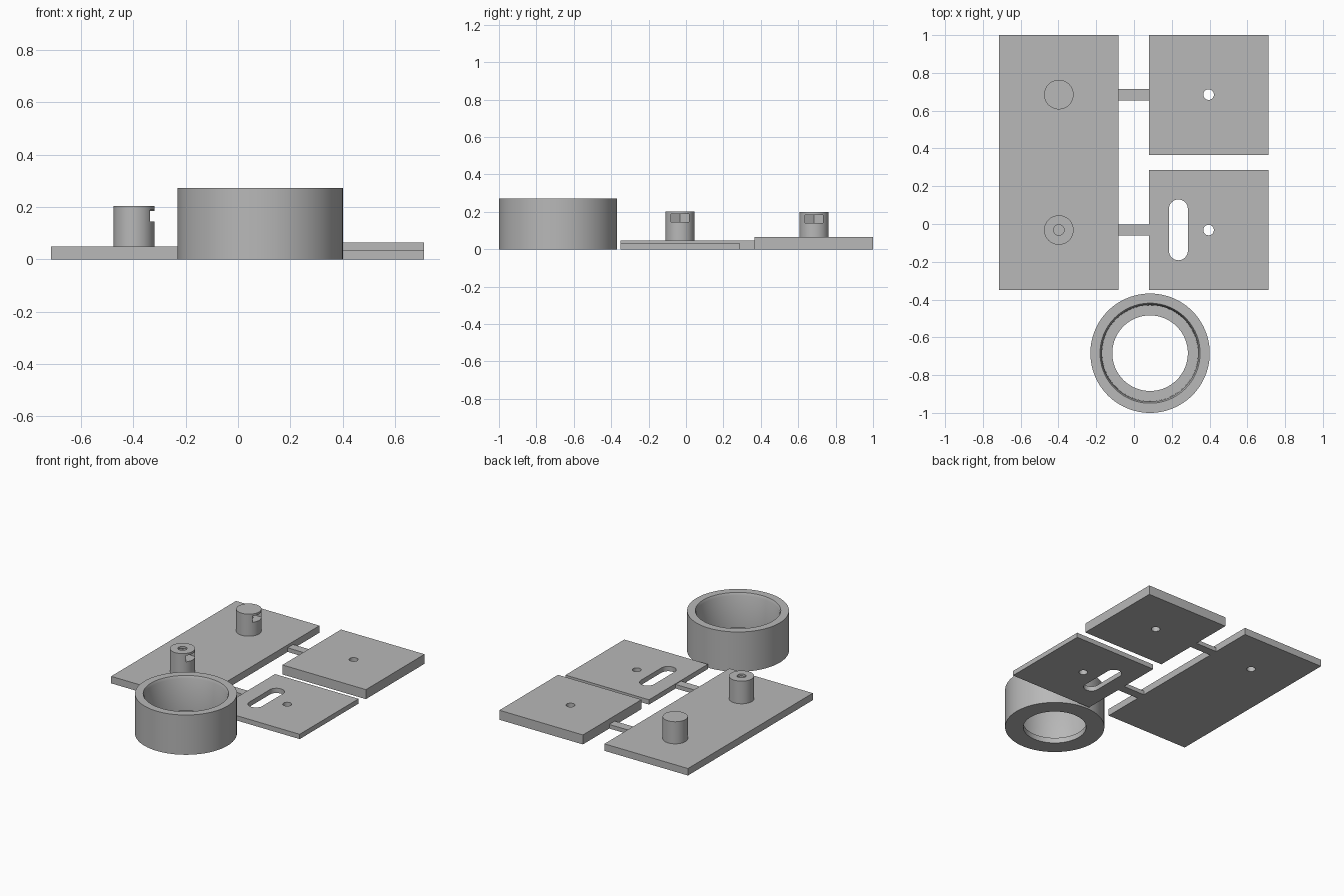
import bpy, bmesh, math
from mathutils import Matrix, Vector

if "Cube" in bpy.data.objects:
    bpy.data.objects.remove(bpy.data.objects["Cube"])

grey = bpy.data.materials.new("plain_grey")
grey.diffuse_color = (0.48, 0.48, 0.48, 1)
grey.use_nodes = True
grey.node_tree.nodes["Principled BSDF"].inputs["Base Color"].default_value = grey.diffuse_color


def finish(name, bm):
    bmesh.ops.recalc_face_normals(bm, faces=bm.faces)
    mesh = bpy.data.meshes.new(name)
    bm.to_mesh(mesh)
    bm.free()
    mesh.materials.append(grey)
    ob = bpy.data.objects.new(name, mesh)
    bpy.context.collection.objects.link(ob)
    return ob


def prism(name, pts, z0, z1):
    """Extrude a flat outline from z0 to z1."""
    bm = bmesh.new()
    face = bm.faces.new([bm.verts.new((x, y, z0)) for x, y in pts])
    top = bmesh.ops.extrude_face_region(bm, geom=[face])["geom"]
    bmesh.ops.translate(bm, vec=(0, 0, z1 - z0),
                        verts=[v for v in top if isinstance(v, bmesh.types.BMVert)])
    return finish(name, bm)


def box(name, x0, x1, y0, y1, z0, z1):
    return prism(name, [(x0, y0), (x1, y0), (x1, y1), (x0, y1)], z0, z1)


def arc(cx, cy, r, a0, a1, n):
    return [(cx + r * math.cos(math.radians(a0 + (a1 - a0) * i / n)),
             cy + r * math.sin(math.radians(a0 + (a1 - a0) * i / n))) for i in range(n + 1)]


def cylinder(name, cx, cy, r, z0, z1, n=64):
    return prism(name, arc(cx, cy, r, 0, 360, n)[:-1], z0, z1)


def cut(ob, *cutters):
    for c in cutters:
        mod = ob.modifiers.new("cut", "BOOLEAN")
        mod.operation = "DIFFERENCE"
        mod.solver = "EXACT"
        mod.object = c
        bpy.context.view_layer.objects.active = ob
        bpy.ops.object.modifier_apply(modifier=mod.name)
        bpy.data.objects.remove(c)


def smooth(ob):
    bpy.ops.object.select_all(action="DESELECT")
    ob.select_set(True)
    bpy.context.view_layer.objects.active = ob
    bpy.ops.object.shade_smooth_by_angle(angle=math.radians(30))


PX, BACK, FRONT = -0.398, 0.685, -0.032   # post x, back and front row y
HX, HOLE = 0.395, 0.028                   # plate hole x, bolt hole radius

# Long base plate, bored under the back post
base = box("base_plate", -0.715, -0.083, -0.35, 1, 0, 0.048)
cut(base, cylinder("bolt_cutter", PX, BACK, HOLE, -0.1, 0.1, 32))

# Posts with a hexagonal nut pocket open to the right and a blind bolt hole
for name, y, top, pocket, bore in (("back_post", BACK, 0.199, 0.141, (0, 0.16)),
                                   ("front_post", FRONT, 0.203, 0.145, (0.16, 0.3))):
    post = cylinder(name, PX, y, 0.078, 0.048, top)
    hw = 0.048
    tip = hw / math.cos(math.radians(30))
    outline = [(PX + 0.2, y - hw), (PX + 0.2, y + hw), (PX - tip / 2, y + hw),
               (PX - tip, y), (PX - tip / 2, y - hw)]
    cut(post, prism("nut_cutter", outline, pocket, pocket + 0.043),
        cylinder("bolt_cutter", PX, y, HOLE, *bore, 32))
    smooth(post)

# Thick back cover with one bolt hole
back = box("back_cover", 0.08, 0.712, 0.366, 1, 0, 0.065)
cut(back, cylinder("bolt_cutter", HX, BACK, HOLE, -0.1, 0.2, 32))

# Thin front cover with a bolt hole and a rounded slot
front = box("front_cover", 0.08, 0.712, -0.35, 0.286, 0, 0.033)
slot = arc(0.235, 0.08, 0.05, 0, 180, 20) + arc(0.235, -0.142, 0.05, 180, 360, 20)
cut(front, cylinder("bolt_cutter", HX, FRONT, HOLE, -0.1, 0.2, 32),
    prism("slot_cutter", slot, -0.1, 0.2))
for ob in (base, back, front):
    smooth(ob)

# Joining strips between the base and the covers
for name, y in (("back_strip", BACK), ("front_strip", FRONT)):
    box(name, -0.083, 0.08, y - 0.03, y + 0.03, 0, 0.028)

# Ring: closed profile spun about its axis, with an inner ledge and eased rim
bm = bmesh.new()
profile = [(0.2, 0), (0.316, 0), (0.316, 0.272), (0.265, 0.272),
           (0.257, 0.255), (0.254, 0.037), (0.2, 0.037)]
verts = [bm.verts.new((r, 0, z)) for r, z in profile]
edges = [bm.edges.new((verts[i - 1], verts[i])) for i in range(len(verts))]
bmesh.ops.spin(bm, geom=verts + edges, cent=(0, 0, 0), axis=(0, 0, 1),
               angle=math.tau, steps=96, use_merge=False, use_duplicate=False)
bmesh.ops.remove_doubles(bm, verts=bm.verts, dist=1e-4)
bmesh.ops.transform(bm, matrix=Matrix.Translation(Vector((0.085, -0.684, 0))), verts=bm.verts)
smooth(finish("ring", bm))
